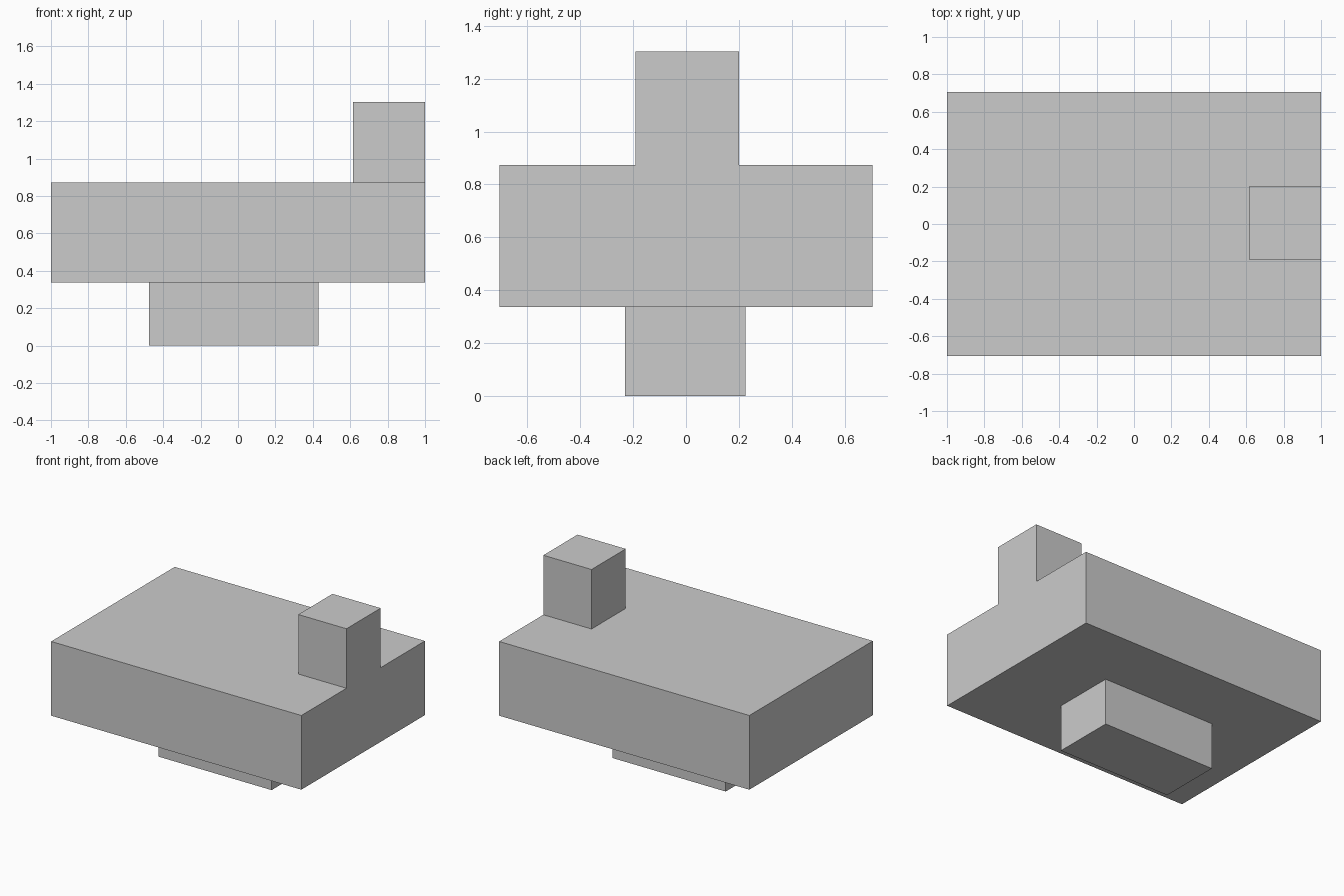
import bpy
import bmesh

cube = bpy.data.objects.get("Cube")
if cube:
    bpy.data.objects.remove(cube, do_unlink=True)

# Single plain grey
grey = bpy.data.materials.new("plain_grey")
grey.use_nodes = True
colour = (0.6, 0.6, 0.6, 1)
grey.diffuse_color = colour
grey.node_tree.nodes["Principled BSDF"].inputs["Base Color"].default_value = colour


def box(name, low, high):
    """Flat-shaded box between two opposite corners."""
    bm = bmesh.new()
    bmesh.ops.create_cube(bm, size=1)
    for v in bm.verts:
        v.co = [h if c > 0 else l for c, l, h in zip(v.co, low, high)]
    mesh = bpy.data.meshes.new(name)
    bm.to_mesh(mesh)
    bm.free()
    mesh.materials.append(grey)
    obj = bpy.data.objects.new(name, mesh)
    bpy.context.collection.objects.link(obj)
    return obj


# Wide slab, raised off the ground by the foot
box("main_slab", (-1, -0.705, 0.337), (1, 0.705, 0.873))
# Foot block under the middle
box("foot_block", (-0.475, -0.23, 0), (0.43, 0.225, 0.337))
# Upright post, flush with one end of the slab
box("end_post", (0.615, -0.19, 0.873), (1, 0.2, 1.303))
